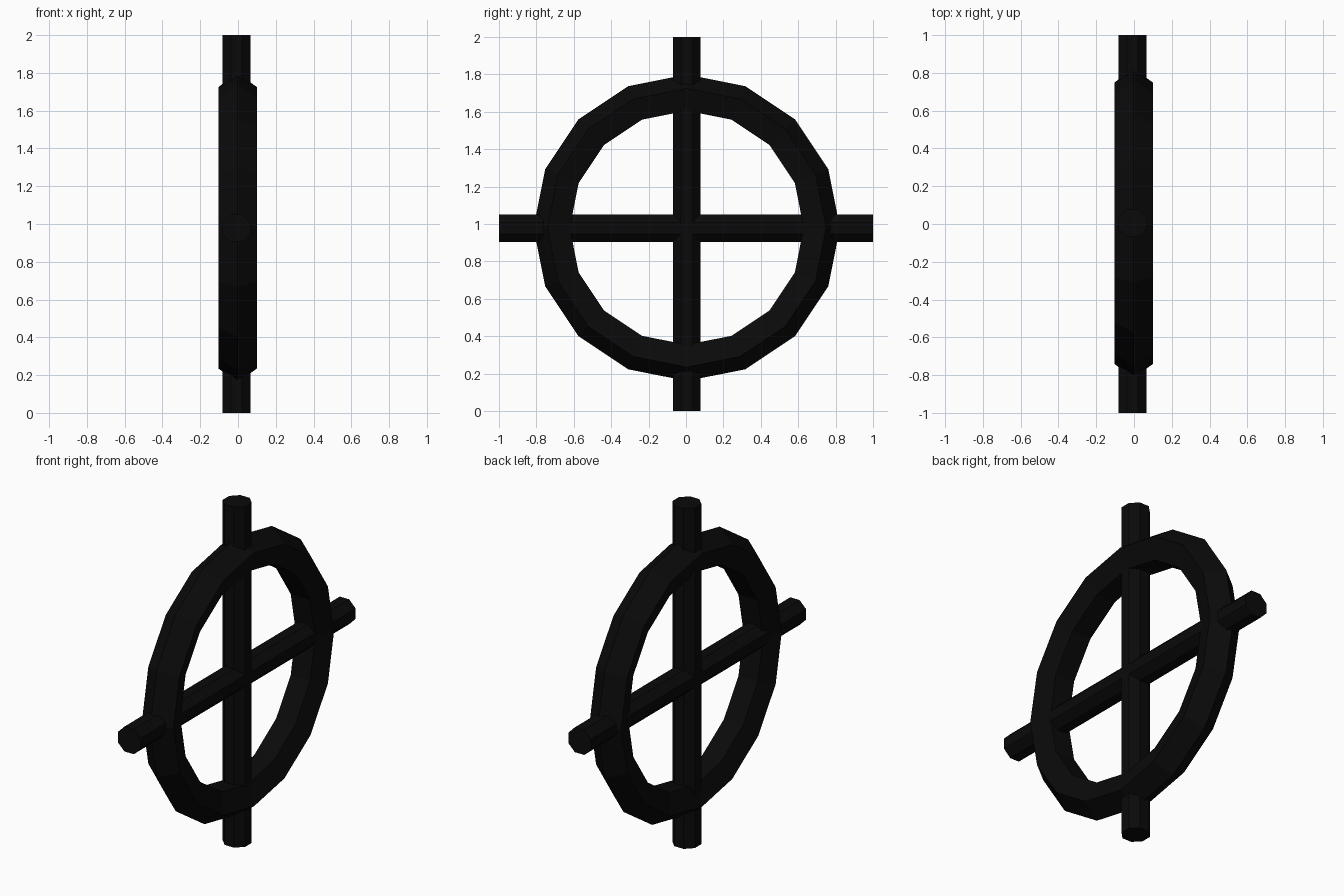
import bpy, bmesh, math
from mathutils import Matrix

if "Cube" in bpy.data.objects:
    bpy.data.objects.remove(bpy.data.objects["Cube"])

black = bpy.data.materials.new("black")
black.diffuse_color = (0.003, 0.003, 0.003, 1)
black.use_nodes = True
black.node_tree.nodes["Principled BSDF"].inputs["Base Color"].default_value = black.diffuse_color


def finish(name, bm):
    bmesh.ops.recalc_face_normals(bm, faces=bm.faces[:])
    me = bpy.data.meshes.new(name)
    bm.to_mesh(me)
    bm.free()
    me.materials.append(black)
    ob = bpy.data.objects.new(name, me)
    bpy.context.collection.objects.link(ob)
    return ob


def rod(name, centre, rotation):
    bm = bmesh.new()
    bmesh.ops.create_cone(bm, cap_ends=True, segments=8, radius1=0.079,
                          radius2=0.079, depth=2.0,
                          matrix=Matrix.Translation(centre) @ rotation
                          @ Matrix.Rotation(math.pi / 8, 4, 'Z'))
    return finish(name, bm)


# Crossing rods, slightly offset from the ring axis
rod("vertical_rod", (-0.008, 0.004, 1.0), Matrix())
rod("horizontal_rod", (-0.008, 0.0, 0.978), Matrix.Rotation(math.pi / 2, 4, 'X'))

# Ring: five-sided section with its ridge outward, swept in 16 steps
SEG, SIDES, MAJOR, MINOR = 16, 5, 0.712, 0.107
bm = bmesh.new()
loops = []
for i in range(SEG):
    a = 2 * math.pi * i / SEG
    loop = []
    for j in range(SIDES):
        b = 2 * math.pi * j / SIDES
        r = MAJOR + MINOR * math.cos(b)
        loop.append(bm.verts.new((-0.002 + MINOR * math.sin(b),
                                  0.004 + r * math.cos(a),
                                  0.98 + r * math.sin(a))))
    loops.append(loop)
for i in range(SEG):
    p, q = loops[i], loops[(i + 1) % SEG]
    for j in range(SIDES):
        k = (j + 1) % SIDES
        bm.faces.new((p[j], p[k], q[k], q[j]))
finish("ring", bm)
